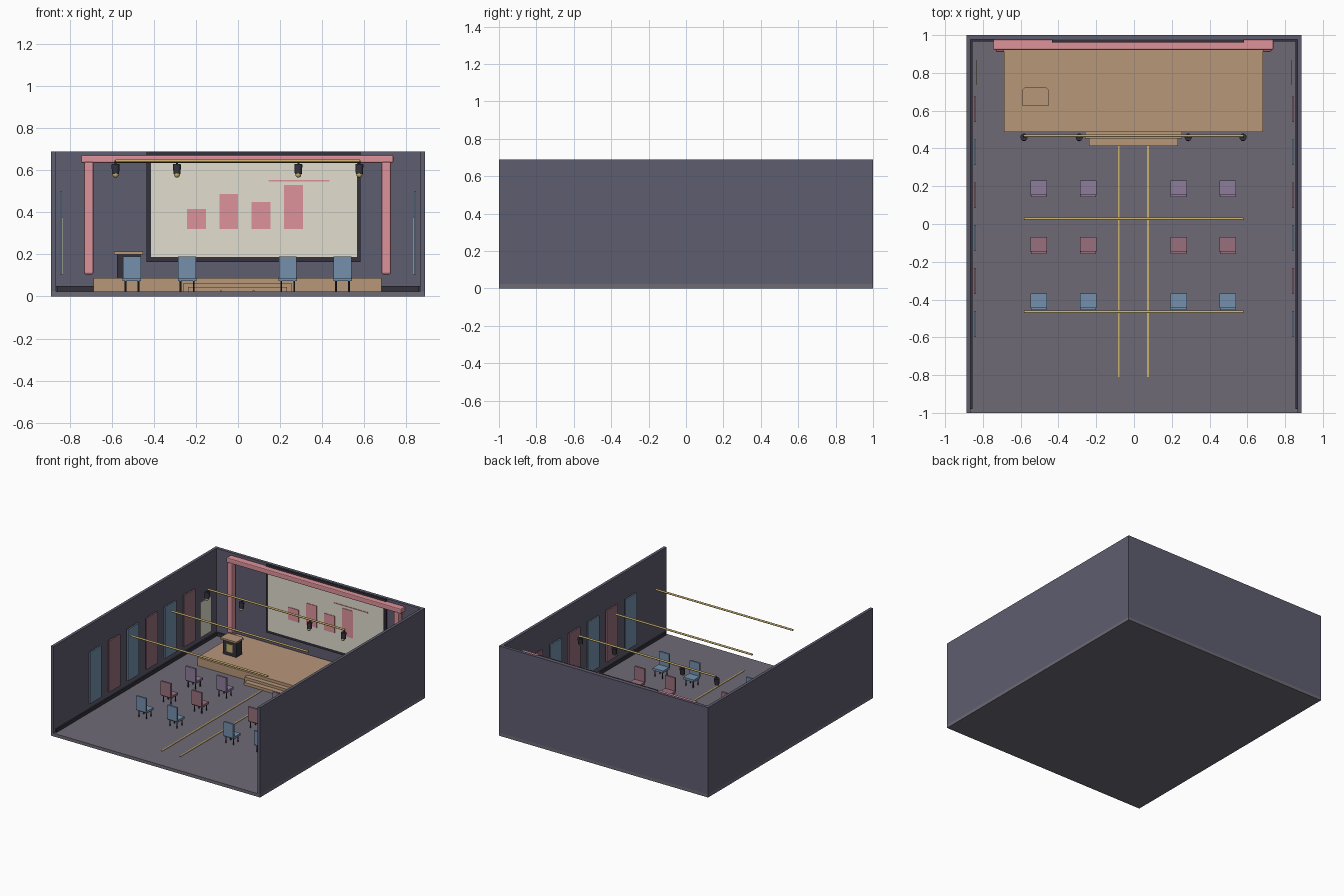
import bpy, bmesh, math
from mathutils import Vector

if "Cube" in bpy.data.objects:
    bpy.data.objects.remove(bpy.data.objects["Cube"])


def mat(name, hexcol):
    m = bpy.data.materials.new(name)
    c = [int(hexcol[i:i + 2], 16) / 255 for i in (0, 2, 4)]
    m.diffuse_color = [((v + 0.055) / 1.055) ** 2.4 for v in c] + [1]
    m.use_nodes = True
    m.node_tree.nodes["Principled BSDF"].inputs["Base Color"].default_value = m.diffuse_color
    return m


WALL = mat("slate", "5e5d70")
FLOOR = mat("floor_grey", "6e6a76")
DARK = mat("charcoal", "33323c")
WOOD = mat("wood", "b8977a")
PINK = mat("pink", "dd929a")
ROSE = mat("rose", "99707e")
BLUE = mat("blue", "7490ac")
PURPLE = mat("purple", "8f7c9c")
GOLD = mat("brass", "c9b06c")
CREAM = mat("cream", "e2dfcf")


def finish(bm, name, material):
    me = bpy.data.meshes.new(name)
    bm.to_mesh(me)
    bm.free()
    me.materials.append(material)
    ob = bpy.data.objects.new(name, me)
    bpy.context.collection.objects.link(ob)
    return ob


def box(name, material, x, y, z, bevel=0):
    """Box from (min, max) pairs."""
    bm = bmesh.new()
    bmesh.ops.create_cube(bm, size=1)
    for v in bm.verts:
        v.co = Vector([sum(r) / 2 + c * (r[1] - r[0]) for r, c in zip((x, y, z), v.co)])
    ob = finish(bm, name, material)
    if bevel:
        mod = ob.modifiers.new("bevel", 'BEVEL')
        mod.width, mod.segments = bevel, 2
    return ob


def smooth(ob):
    bpy.ops.object.select_all(action='DESELECT')
    ob.select_set(True)
    bpy.context.view_layer.objects.active = ob
    bpy.ops.object.shade_smooth_by_angle(angle=math.radians(40))


def rod(name, material, a, b, r, r2=None, n=16):
    a, b = Vector(a), Vector(b)
    bm = bmesh.new()
    bmesh.ops.create_cone(bm, cap_ends=True, segments=n, radius1=r,
                          radius2=r if r2 is None else r2, depth=(b - a).length)
    ob = finish(bm, name, material)
    ob.location = (a + b) / 2
    ob.rotation_euler = (b - a).to_track_quat('Z', 'Y').to_euler()
    smooth(ob)
    return ob


def prism(name, material, pts, z0, z1):
    bm = bmesh.new()
    f = bm.faces.new([bm.verts.new((x, y, z0)) for x, y in pts])
    ext = bmesh.ops.extrude_face_region(bm, geom=[f])
    for v in ext['geom']:
        if isinstance(v, bmesh.types.BMVert):
            v.co.z = z1
    bmesh.ops.recalc_face_normals(bm, faces=bm.faces)
    return finish(bm, name, material)


def sided(s, a, b):
    return tuple(sorted((s * a, s * b)))


F = 0.024  # floor top

# Room shell
box("floor", FLOOR, (-0.888, 0.888), (-1, 1), (0, F))
box("back_wall", WALL, (-0.888, 0.888), (0.976, 1), (F, 0.69))
box("back_baseboard", DARK, (-0.866, 0.866), (0.966, 0.976), (F, 0.05))
for s, side in ((-1, "left"), (1, "right")):
    box(side + "_wall", WALL, sided(s, 0.866, 0.888), (-1, 0.976), (F, 0.69))
    box(side + "_baseboard", DARK, sided(s, 0.856, 0.866), (-0.98, 0.966), (F, 0.05))
    # Hanging wall panels
    for i in range(6):
        y = 0.608 - i * 0.2275
        box(side + "_wall_panel", ROSE if i % 2 == 0 else BLUE,
            sided(s, 0.836, 0.847), (y - 0.068, y + 0.068), (0.105, 0.5))
    box(side + "_pale_panel", CREAM, sided(s, 0.832, 0.836), (0.735, 0.868), (0.105, 0.375))

# Stage and steps
box("stage", WOOD, (-0.687, 0.683), (0.488, 0.966), (F, 0.087))
box("upper_step", WOOD, (-0.26, 0.255), (0.452, 0.488), (F, 0.065))
box("lower_step", WOOD, (-0.238, 0.233), (0.413, 0.452), (F, 0.045))

# Stage arch
box("arch_beam", PINK, (-0.745, 0.738), (0.922, 0.976), (0.635, 0.672), 0.006)
for x in (-0.709, 0.705):
    box("arch_pillar", PINK, (x - 0.022, x + 0.022), (0.91, 0.956), (0.105, 0.64), 0.008)

# Screen with bar chart
box("screen_frame", DARK, (-0.434, 0.583), (0.962, 0.976), (0.165, 0.688))
box("screen", CREAM, (-0.414, 0.565), (0.956, 0.962), (0.187, 0.665))
for i, top in enumerate((0.415, 0.487, 0.45, 0.53)):
    x = -0.243 + i * 0.154
    box("chart_bar", PINK, (x, x + 0.09), (0.952, 0.956), (0.32, top))
box("chart_line", PINK, (0.145, 0.435), (0.952, 0.956), (0.547, 0.553))

# Lectern
box("lectern_body", DARK, (-0.575, -0.463), (0.64, 0.71), (0.087, 0.2))
prism("lectern_top", WOOD, [(-0.59, 0.626), (-0.452, 0.626), (-0.452, 0.71),
                            (-0.464, 0.722), (-0.578, 0.722), (-0.59, 0.71)], 0.2, 0.213)
box("lectern_plate", GOLD, (-0.545, -0.493), (0.636, 0.64), (0.115, 0.175))

# Ceiling rails and spotlights
for y in (0.468, 0.028, -0.465):
    rod("ceiling_rail", GOLD, (-0.583, y, 0.645), (0.58, y, 0.645), 0.007, n=12)
for x in (-0.582, -0.29, 0.287, 0.577):
    rod("lamp_stem", DARK, (x, 0.462, 0.62), (x, 0.466, 0.645), 0.005, n=8)
    rod("lamp_housing", DARK, (x, 0.456, 0.582), (x, 0.46, 0.628), 0.017, 0.019)
    bm = bmesh.new()
    bmesh.ops.create_uvsphere(bm, u_segments=16, v_segments=8, radius=0.014)
    bulb = finish(bm, "lamp_bulb", GOLD)
    bulb.location = (x, 0.452, 0.579)
    smooth(bulb)

# Aisle strips
for x in (-0.081, 0.075):
    box("aisle_strip", GOLD, (x - 0.005, x + 0.005), (-0.81, 0.413), (F, 0.028))

# Audience chairs facing the stage
for y, m in ((0.186, PURPLE), (-0.114, ROSE), (-0.412, BLUE)):
    for x in (-0.504, -0.242, 0.236, 0.497):
        box("seat", m, (x - 0.044, x + 0.044), (y - 0.034, y + 0.044), (0.073, 0.09))
        box("backrest", m, (x - 0.042, x + 0.042), (y - 0.044, y - 0.03), (0.082, 0.19))
        for lx in (-0.031, 0.031):
            for ly in (-0.025, 0.032):
                rod("chair_leg", DARK, (x + lx, y + ly, F), (x + lx, y + ly, 0.074), 0.004, n=8)
